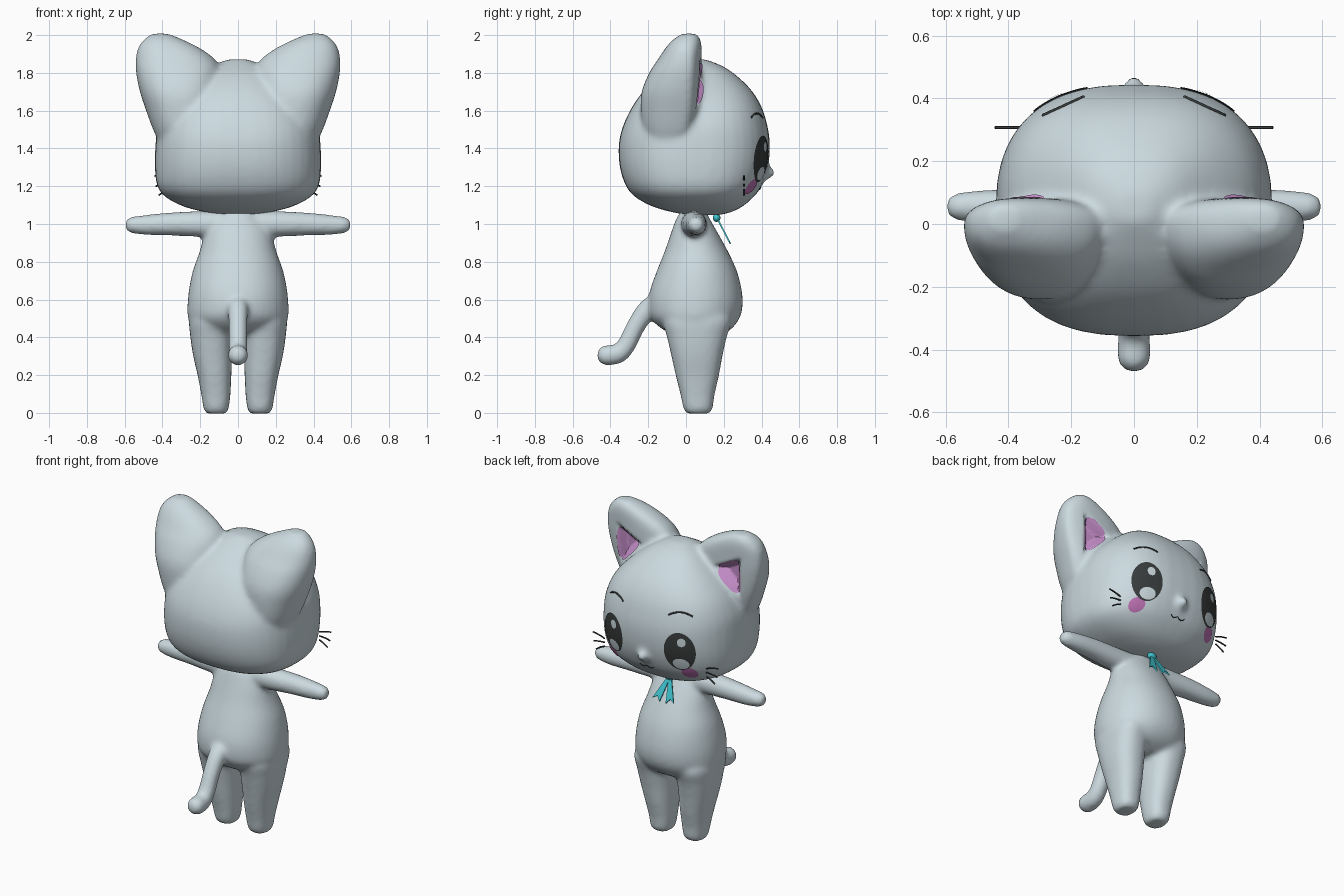
import bpy, bmesh, math
from mathutils import Vector, Matrix
from mathutils.bvhtree import BVHTree

if "Cube" in bpy.data.objects:
    bpy.data.objects.remove(bpy.data.objects["Cube"], do_unlink=True)


def material(name, rgb):
    m = bpy.data.materials.new(name)
    m.use_nodes = True
    m.diffuse_color = (*rgb, 1)
    node = next(n for n in m.node_tree.nodes if n.type == "BSDF_PRINCIPLED")
    node.inputs["Base Color"].default_value = (*rgb, 1)
    node.inputs["Roughness"].default_value = 0.7
    return m


FUR = material("pale grey fur", (0.6, 0.7, 0.74))
DARK = material("charcoal", (0.04, 0.045, 0.045))
EAR_PINK = material("ear pink", (0.62, 0.3, 0.65))
BLUSH = material("blush pink", (0.52, 0.17, 0.46))
TEAL = material("teal ribbon", (0.05, 0.55, 0.62))


def spline(keys, steps):
    """Smooth interpolation through a list of number tuples."""
    pts = [keys[0], *keys, keys[-1]]
    out = []
    for a, b, c, d in zip(pts, pts[1:], pts[2:], pts[3:]):
        for i in range(steps):
            t = i / steps
            out.append([q + t / 2 * (r - p + t * (2 * p - 5 * q + 4 * r - s
                        + t * (3 * (q - r) + s - p))) for p, q, r, s in zip(a, b, c, d)])
    return out + [list(keys[-1])]


def skin_rings(bm, rings):
    """Closed tube through equal rings of points."""
    rings = [[bm.verts.new(p) for p in ring] for ring in rings]
    n = len(rings[0])
    for a, b in zip(rings, rings[1:]):
        for i in range(n):
            j = (i + 1) % n
            bm.faces.new((a[i], a[j], b[j], b[i]))
    bm.faces.new(rings[0])
    bm.faces.new(rings[-1])


def loft(bm, keys, power, front=None, side=1):
    """Stack superellipse rings given as (z, x0, x1, y0, y1)."""
    rings = []
    for z, x0, x1, y0, y1 in spline(keys, 4):
        cx, hx = (x0 + x1) / 2, (x1 - x0) / 2
        cy = max(y1 - front, (y0 + y1) / 2) if front else (y0 + y1) / 2
        ring = []
        for i in range(40):
            c, s = math.cos(math.tau * i / 40), math.sin(math.tau * i / 40)
            u = math.copysign(abs(c) ** (2 / power), c)
            v = math.copysign(abs(s) ** (2 / power), s)
            ring.append((side * (cx + hx * u), cy + v * (y1 - cy if v > 0 else cy - y0), z))
        rings.append(ring)
    skin_rings(bm, rings)


def limb(bm, keys, across, side=1):
    """Round-ended limb through (x, y, z, radius) keys."""
    path = [(Vector((side * x, y, z)), r) for x, y, z, r in spline(keys, 5)]
    tip, r = path[-1]
    end = (tip - path[-2][0]).normalized()
    for k in range(1, 7):
        a = math.pi / 2 * k / 6.2
        path.append((tip + end * r * math.sin(a), r * math.cos(a)))
    rings = []
    for i, (p, r) in enumerate(path):
        along = path[min(i + 1, len(path) - 1)][0] - path[max(i - 1, 0)][0]
        u = along.cross(across).normalized()
        v = along.cross(u).normalized()
        rings.append([p + r * (u * math.cos(math.tau * j / 24) + v * math.sin(math.tau * j / 24))
                      for j in range(24)])
    skin_rings(bm, rings)


def add_object(name, bm, mat):
    bmesh.ops.recalc_face_normals(bm, faces=bm.faces)
    mesh = bpy.data.meshes.new(name)
    bm.to_mesh(mesh)
    bm.free()
    mesh.materials.append(mat)
    mesh.shade_smooth()
    ob = bpy.data.objects.new(name, mesh)
    bpy.context.collection.objects.link(ob)
    return ob


def fuse(ob, smoothing):
    """Melt overlapping parts into one soft skin."""
    re = ob.modifiers.new("fuse", "REMESH")
    re.mode, re.voxel_size = "VOXEL", 0.014
    sm = ob.modifiers.new("soften", "SMOOTH")
    sm.factor, sm.iterations = 0.5, smoothing
    dg = bpy.context.evaluated_depsgraph_get()
    mesh = bpy.data.meshes.new_from_object(ob.evaluated_get(dg))
    ob.modifiers.clear()
    ob.data = mesh
    mesh.materials.clear()
    mesh.materials.append(FUR)
    mesh.shade_smooth()


def centred(rows):
    return [(z, -w, w, y0, y1) for z, w, y0, y1 in rows]


# Body: torso, legs, arms and tail
X_AXIS, Z_AXIS = Vector((1, 0, 0)), Vector((0, 0, 1))
bm = bmesh.new()
loft(bm, centred([(1.08, .07, -.02, .1), (1.02, .13, -.055, .13), (.95, .175, -.08, .17),
                  (.85, .205, -.115, .225), (.75, .24, -.155, .27), (.65, .26, -.19, .295),
                  (.57, .267, -.2, .3), (.5, .264, -.185, .283), (.44, .235, -.12, .235),
                  (.4, .18, -.03, .16)]), 2.1)
for s in (-1, 1):
    loft(bm, [(-.004, .065, .165, .005, .12), (.015, .052, .18, -.01, .138),
              (.05, .045, .187, -.02, .145), (.1, .04, .195, -.03, .152),
              (.2, .035, .214, -.055, .175), (.3, .032, .237, -.077, .193),
              (.4, .03, .252, -.1, .215), (.5, .03, .258, -.12, .24),
              (.58, .06, .22, -.05, .18)], 2.4, side=s)
    limb(bm, [(.06, .04, 1, .07), (.2, .042, 1, .068), (.35, .05, 1, .062),
              (.48, .055, .995, .054), (.555, .055, .995, .045)], Z_AXIS, s)
limb(bm, [(0, -.13, .58, .06), (0, -.2, .55, .055), (0, -.265, .46, .05), (0, -.315, .36, .05),
          (0, -.36, .313, .052), (0, -.418, .305, .055)], X_AXIS)
body = add_object("body", bm, FUR)
fuse(body, 8)

# Head with ears and snout
bm = bmesh.new()
loft(bm, centred([(1.047, .08, .02, .17), (1.06, .16, -.06, .23), (1.09, .28, -.17, .295),
                  (1.14, .38, -.265, .355), (1.2, .427, -.317, .4), (1.3, .44, -.35, .434),
                  (1.42, .437, -.356, .444), (1.52, .423, -.333, .431), (1.62, .378, -.285, .4),
                  (1.71, .3, -.22, .345), (1.79, .205, -.13, .262), (1.84, .13, -.05, .185),
                  (1.872, .05, .01, .1)]), 2.5)
for s in (-1, 1):
    loft(bm, [(1.42, .12, .41, -.2, .02), (1.5, .11, .45, -.23, .05), (1.6, .1, .487, -.24, .07),
              (1.7, .09, .52, -.235, .077), (1.8, .09, .54, -.195, .082),
              (1.87, .12, .542, -.15, .083), (1.93, .2, .53, -.11, .083),
              (1.975, .29, .5, -.07, .077), (2.008, .37, .455, -.02, .055)], 2.3, .08, s)
limb(bm, [(0, .35, 1.28, .1), (0, .41, 1.275, .06), (0, .45, 1.27, .025)], X_AXIS)
head = add_object("head", bm, FUR)
fuse(head, 10)

# Hollow the front of each ear
EAR = [Vector(p) for p in ((.24, 1.78), (.43, 1.59), (.445, 1.885))]
for v in head.data.vertices:
    if v.co.z > 1.55 and -.02 < v.co.y < .13 and v.normal.y > .2:
        p = Vector((abs(v.co.x), v.co.z))
        inside = min((b - a).normalized().cross(p - a) for a, b in zip(EAR, EAR[1:] + EAR[:1]))
        t = min(max(inside / .05, 0), 1)
        v.co.y -= .055 * t * t * (3 - 2 * t)
head.data.update()
bm = bmesh.new()
bm.from_mesh(head.data)
skin = BVHTree.FromBMesh(bm)
bm.free()


def on_face(x, z, lift):
    hit, normal, _, _ = skin.ray_cast(Vector((x, 2, z)), Vector((0, -1, 0)))
    return hit + normal * lift if hit else Vector((x, 0, z))


def decal(name, outline, mat, lift):
    """Thin patch with an (x, z) outline, laid on the face."""
    bm = bmesh.new()
    rings, n = 10, len(outline)
    cx = sum(p[0] for p in outline) / n
    cz = sum(p[1] for p in outline) / n
    hub = bm.verts.new(on_face(cx, cz, lift))
    last = None
    for k in range(1, rings + 1):
        f = k / rings
        ring = [bm.verts.new(on_face(cx + (x - cx) * f, cz + (z - cz) * f, lift))
                for x, z in outline]
        for i in range(n):
            j = (i + 1) % n
            bm.faces.new((last[i], last[j], ring[j], ring[i]) if last else (hub, ring[j], ring[i]))
        last = ring
    ob = add_object(name, bm, mat)
    if sum(p.normal.y for p in ob.data.polygons) < 0:
        ob.data.flip_normals()


def ellipse(cx, cz, rx, rz):
    return [(cx + rx * math.cos(math.tau * i / 40), cz + rz * math.sin(math.tau * i / 40))
            for i in range(40)]


def rounded(pts):
    for _ in range(4):
        pts = [a.lerp(b, t) for a, b in zip(pts, pts[1:] + pts[:1]) for t in (.2, .8)]
    return pts


def stroke(name, points, radius):
    """Thin dark line through points."""
    cu = bpy.data.curves.new(name, "CURVE")
    cu.dimensions, cu.bevel_depth, cu.bevel_resolution = "3D", radius, 2
    cu.use_fill_caps = True
    sp = cu.splines.new("POLY")
    sp.points.add(len(points) - 1)
    for p, co in zip(sp.points, points):
        p.co = (*co, 1)
    cu.materials.append(DARK)
    bpy.context.collection.objects.link(bpy.data.objects.new(name, cu))


# Face details on both sides
for s, side in ((1, "left"), (-1, "right")):
    decal(side + "_inner_ear", [(s * p.x, p.y) for p in rounded(EAR)], EAR_PINK, .006)
    decal(side + "_blush", ellipse(s * .268, 1.2, .042, .04), BLUSH, .003)
    decal(side + "_eye", ellipse(s * .232, 1.345, .086, .122), DARK, .005)
    decal(side + "_eye_glint", ellipse(s * .232 - .016, 1.408, .023, .027), FUR, .008)
    decal(side + "_eye_shine", ellipse(s * .232 - .005, 1.268, .045, .036), FUR, .008)
    brow = [(s * (.225 + .065 * t / 6), 1.585 - .022 * (t / 6) ** 2) for t in range(-6, 7)]
    stroke(side + "_brow", [on_face(x, z, .001) for x, z in brow], .005)
    for i, (z0, x1, z1) in enumerate(((1.235, .443, 1.256), (1.21, .437, 1.2), (1.185, .42, 1.152))):
        pts = [(s * (.36 + (x1 - .36) * t), .307, z0 + (z1 - z0) * t + .012 * t * (1 - t))
               for t in (0, .25, .5, .75, 1)]
        stroke(f"{side}_whisker_{i + 1}", pts, .0045)

# Mouth: two small joined arcs
mouth = [(.05 * t / 10, 1.195 - .012 * abs(math.sin(math.pi * t / 10))) for t in range(-10, 11)]
stroke("mouth", [on_face(x, z, 0) for x, z in mouth], .003)

# Neck ribbon: knot and two notched tails
bm = bmesh.new()
bmesh.ops.create_uvsphere(bm, u_segments=20, v_segments=12, radius=1,
                          matrix=Matrix.Translation((0, .162, 1.033)) @ Matrix.Diagonal((.03, .02, .022, 1)))
add_object("ribbon_knot", bm, TEAL)
for s, side in ((1, "left"), (-1, "right")):
    bm = bmesh.new()
    shape = [(-.006, 1.035), (.012, 1.035), (.075, .905), (.045, .922), (.022, .895)]
    bm.faces.new([bm.verts.new((s * x, .165 + (1.03 - z) * .52, z)) for x, z in shape])
    tail = add_object(side + "_ribbon_tail", bm, TEAL)
    tail.data.shade_flat()
    sol = tail.modifiers.new("thickness", "SOLIDIFY")
    sol.thickness, sol.offset = .008, 0
